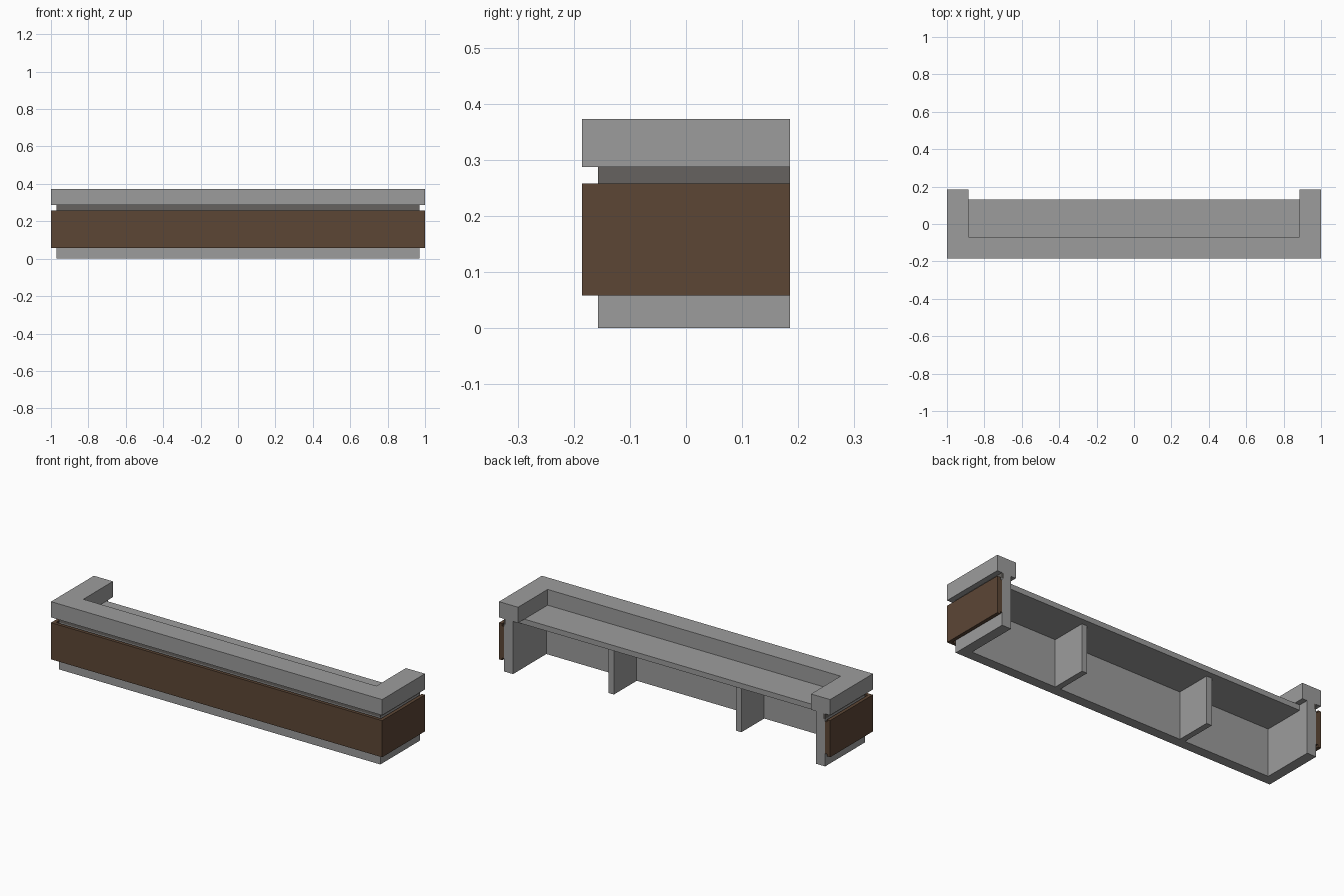
import bpy, bmesh

cube = bpy.data.objects.get("Cube")
if cube:
    bpy.data.objects.remove(cube, do_unlink=True)

BACK = 0.185  # rear plane shared by all wrap-around parts


def material(name, rgb):
    m = bpy.data.materials.new(name)
    m.use_nodes = True
    m.diffuse_color = (*rgb, 1)
    bsdf = next(n for n in m.node_tree.nodes if n.type == 'BSDF_PRINCIPLED')
    bsdf.inputs["Base Color"].default_value = (*rgb, 1)
    return m


grey = material("light grey", (0.335, 0.335, 0.335))
brown = material("dark brown", (0.107, 0.061, 0.036))
dark = material("dark grey", (0.133, 0.124, 0.116))


def prism(name, outline, z0, z1, mat):
    """Extrude a flat outline from z0 up to z1."""
    bm = bmesh.new()
    face = bm.faces.new([bm.verts.new((x, y, z0)) for x, y in outline])
    ext = bmesh.ops.extrude_face_region(bm, geom=[face])
    top = [g for g in ext["geom"] if isinstance(g, bmesh.types.BMVert)]
    bmesh.ops.translate(bm, vec=(0, 0, z1 - z0), verts=top)
    bmesh.ops.recalc_face_normals(bm, faces=bm.faces)
    mesh = bpy.data.meshes.new(name)
    bm.to_mesh(mesh)
    bm.free()
    mesh.materials.append(mat)
    ob = bpy.data.objects.new(name, mesh)
    bpy.context.collection.objects.link(ob)
    return ob


def box(name, x0, x1, y0, y1, z0, z1, mat):
    return prism(name, [(x0, y0), (x1, y0), (x1, y1), (x0, y1)], z0, z1, mat)


def wrap(name, outer, inner, z0, z1, mat, back=BACK):
    """U-shaped wall open to the rear; outer and inner are (half width, front y)."""
    (a, f), (b, g) = outer, inner
    return prism(name, [(-a, back), (-a, f), (a, f), (a, back),
                        (b, back), (b, g), (-b, g), (-b, back)], z0, z1, mat)


# Raised counter top
wrap("counter_top", (1.0, -0.185), (0.885, -0.07), 0.287, 0.373, grey)

# Body wall, with a dark shadow strip let in under the counter
wrap("body_wall", (0.97, -0.157), (0.915, -0.102), 0, 0.258, grey)
wrap("upper_wall", (0.958, -0.145), (0.915, -0.102), 0.258, 0.287, grey)
wrap("shadow_strip", (0.97, -0.157), (0.958, -0.145), 0.258, 0.287, dark)

# Wooden cladding held off the wall by a slimmer backing
wrap("cladding_panel", (1.0, -0.185), (0.981, -0.167), 0.058, 0.258, brown)
wrap("cladding_backing", (0.981, -0.167), (0.97, -0.157), 0.07, 0.246, brown)

# Work surface and its two supports
box("work_surface", -0.915, 0.915, -0.102, 0.13, 0.258, 0.287, grey)
for side, x in (("right", -0.385), ("left", 0.385)):
    box("support_" + side, x - 0.016, x + 0.016, -0.102, 0.095, 0, 0.258, grey)
